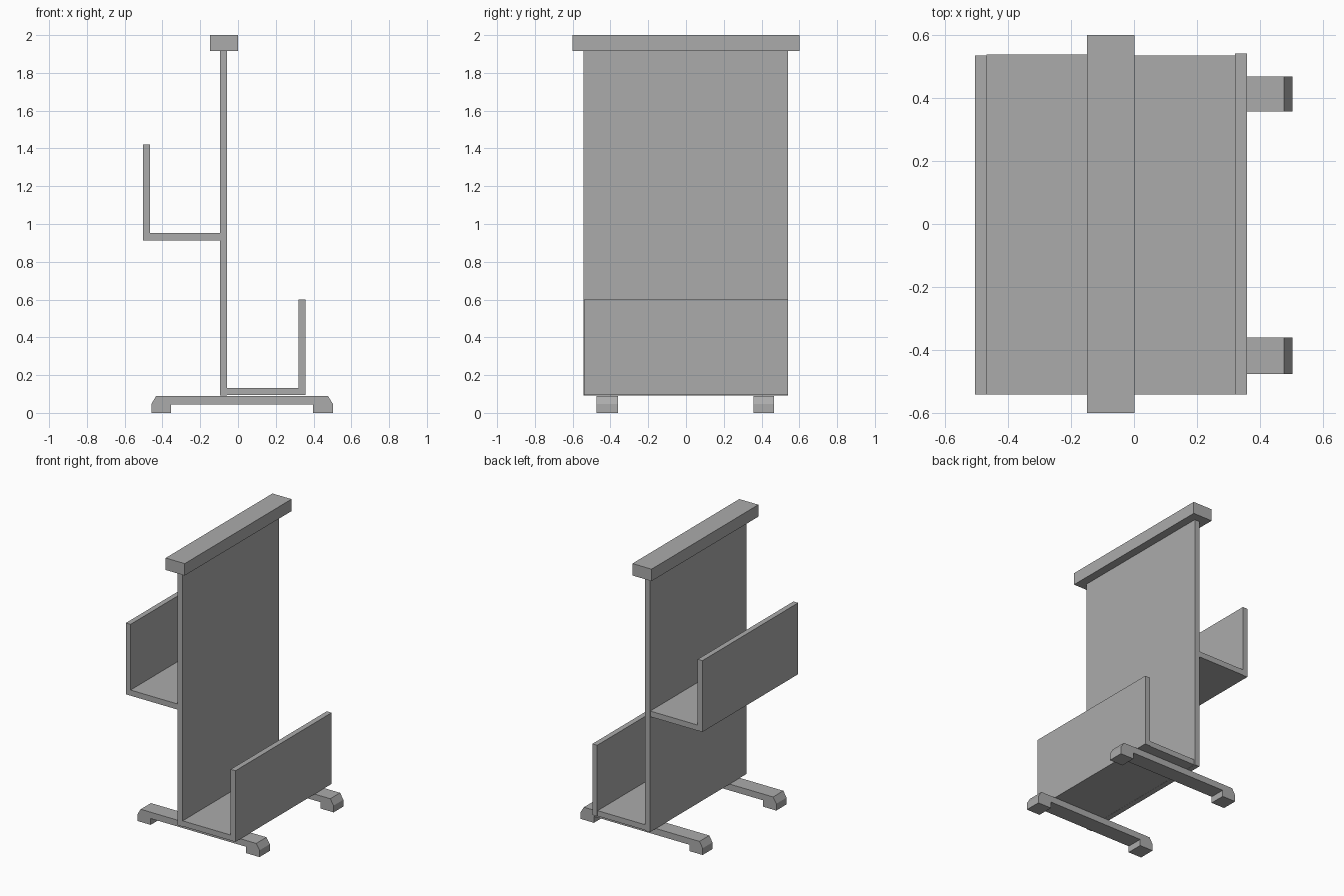
import bpy, bmesh

if "Cube" in bpy.data.objects:
    bpy.data.objects.remove(bpy.data.objects["Cube"])

# Mid-grey finish shared by every part
grey = bpy.data.materials.new("mid_grey")
grey.diffuse_color = (0.41, 0.41, 0.41, 1)
grey.use_nodes = True
grey.node_tree.nodes["Principled BSDF"].inputs["Base Color"].default_value = grey.diffuse_color


def extrude_profile(name, pts, y0, y1):
    """Solid made by sweeping an x-z outline from y0 to y1."""
    bm = bmesh.new()
    face = bm.faces.new([bm.verts.new((x, y0, z)) for x, z in pts])
    ext = bmesh.ops.extrude_face_region(bm, geom=[face])
    verts = [g for g in ext["geom"] if isinstance(g, bmesh.types.BMVert)]
    bmesh.ops.translate(bm, verts=verts, vec=(0, y1 - y0, 0))
    bmesh.ops.recalc_face_normals(bm, faces=bm.faces)
    mesh = bpy.data.meshes.new(name)
    bm.to_mesh(mesh)
    bm.free()
    mesh.materials.append(grey)
    obj = bpy.data.objects.new(name, mesh)
    bpy.context.collection.objects.link(obj)
    return obj


def board(name, x0, x1, z0, z1, y0=-0.54, y1=0.537):
    return extrude_profile(name, [(x0, z0), (x1, z0), (x1, z1), (x0, z1)], y0, y1)


# Upright panel and top rail
board("back_panel", -0.095, -0.057, 0.093, 1.915, -0.543, 0.541)
board("top_rail", -0.149, 0.001, 1.915, 2.0, -0.6, 0.6)

# Upper shelf on the left, lower shelf on the right, each with an upright lip
board("upper_shelf", -0.467, -0.095, 0.913, 0.953)
board("upper_shelf_lip", -0.504, -0.467, 0.913, 1.42, -0.54, 0.535)
board("lower_shelf", -0.057, 0.32, 0.094, 0.133, -0.54, 0.535)
board("lower_shelf_lip", 0.32, 0.358, 0.094, 0.6, -0.54, 0.54)

# Base runners with chamfered ends and raised undersides
runner = [(-0.458, 0), (-0.354, 0), (-0.354, 0.045), (0.397, 0.045), (0.397, 0),
          (0.502, 0), (0.502, 0.048), (0.476, 0.09), (-0.433, 0.09), (-0.458, 0.048)]
extrude_profile("front_runner", runner, -0.475, -0.36)
extrude_profile("rear_runner", runner, 0.357, 0.467)
